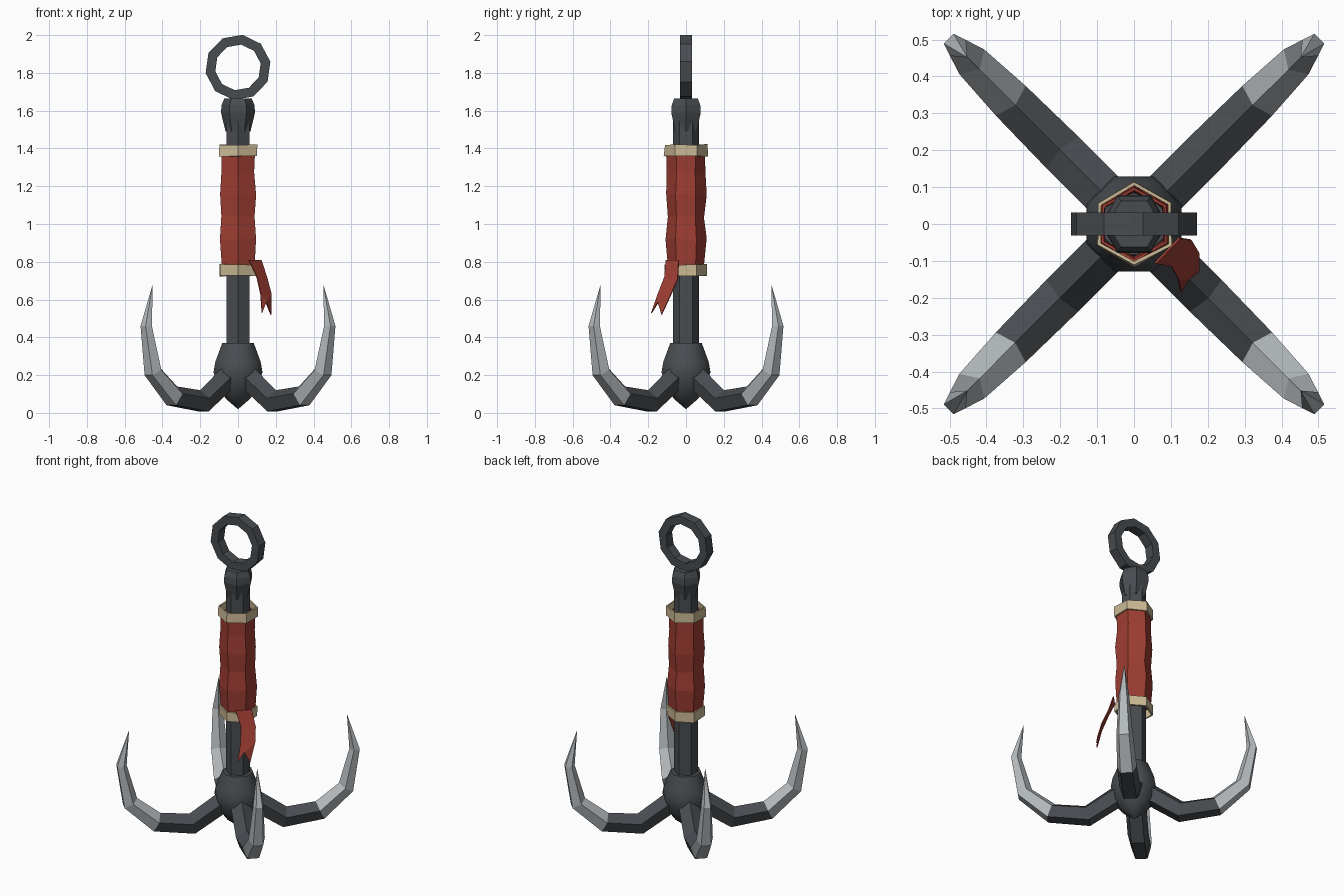
import bpy, bmesh, math, random
from mathutils import Vector

if "Cube" in bpy.data.objects:
    bpy.data.objects.remove(bpy.data.objects["Cube"])

random.seed(4)


def material(name, rgb):
    m = bpy.data.materials.new(name)
    m.diffuse_color = (*rgb, 1)
    m.use_nodes = True
    m.node_tree.nodes["Principled BSDF"].inputs["Base Color"].default_value = m.diffuse_color
    return m


IRON = material("dark iron", (0.066, 0.073, 0.081))
STEEL = material("bare steel", (0.46, 0.49, 0.51))
RED = material("red cloth", (0.34, 0.047, 0.032))
TAN = material("tan cord", (0.60, 0.49, 0.30))


def loft(name, rings, mats, capped=True, loop=False, thickness=0, mat_rule=None):
    """Bridge rings of equal point count into one object."""
    bm = bmesh.new()
    vs = [[bm.verts.new(p) for p in ring] for ring in rings]
    n = len(vs[0])
    pairs = list(zip(vs, vs[1:])) + ([(vs[-1], vs[0])] if loop else [])
    for i, (a, b) in enumerate(pairs):
        for k in range(n):
            j = (k + 1) % n
            f = bm.faces.new((a[k], a[j], b[j], b[k]))
            f.material_index = mat_rule(i) if mat_rule else 0
    if capped and not loop:
        bm.faces.new(vs[0])
        bm.faces.new(vs[-1]).material_index = len(mats) - 1
    bmesh.ops.remove_doubles(bm, verts=bm.verts, dist=1e-5)
    bmesh.ops.recalc_face_normals(bm, faces=bm.faces)
    return finish(name, bm, mats, thickness)


def finish(name, bm, mats, thickness=0):
    me = bpy.data.meshes.new(name)
    bm.to_mesh(me)
    bm.free()
    ob = bpy.data.objects.new(name, me)
    bpy.context.collection.objects.link(ob)
    for m in mats:
        me.materials.append(m)
    if thickness:
        mod = ob.modifiers.new("thickness", 'SOLIDIFY')
        mod.thickness = thickness
    return ob


def ring_z(r, z, sides, offset, jr=0, jz=0):
    """Horizontal polygon, optionally with hand-made irregularity."""
    pts = []
    for k in range(sides):
        a = math.radians(offset) + math.tau * k / sides
        q = r + random.uniform(-jr, jr)
        pts.append((q * math.cos(a), q * math.sin(a), z + random.uniform(-jz, jz)))
    return pts


# Shaft, top cap
loft("shaft", [ring_z(0.07, z, 6, 30) for z in (0.25, 1.6)], [IRON])
loft("shaft_cap", [ring_z(r, z, 6, 0) for r, z in
                   ((0.066, 1.49), (0.09, 1.59), (0.087, 1.63), (0.072, 1.665))], [IRON])

# Rope ring: rectangular section swept round ten sides
rings = []
for k in range(10):
    a = math.radians(10 + 36 * k)
    rings.append([(r * math.cos(a), y, 1.829 + r * math.sin(a))
                  for r, y in ((0.174, -0.031), (0.174, 0.031), (0.122, 0.031), (0.122, -0.031))])
loft("rope_ring", rings, [IRON], loop=True)

# Round hub at the base, smooth shaded
hub = loft("hub", [ring_z(r, z, 8, 22.5) for r, z in
                   ((0.0005, 0.02), (0.07, 0.075), (0.115, 0.135), (0.14, 0.215),
                    (0.13, 0.27), (0.09, 0.37))], [IRON])
bpy.context.view_layer.objects.active = hub
hub.select_set(True)
bpy.ops.object.shade_smooth_by_angle(angle=math.radians(50))

# Cloth wrap and its two cords, open sleeves around the shaft
loft("cloth_wrap", [ring_z(r, z, 6, 30, 0.004, 0.008) for r, z in
                    ((0.097, 0.77), (0.107, 0.92), (0.099, 1.04), (0.107, 1.16),
                     (0.1, 1.27), (0.102, 1.38))], [RED], capped=False, thickness=0.008)
for name, z0, z1, r in (("lower_cord", 0.725, 0.785, 0.112), ("upper_cord", 1.36, 1.42, 0.115)):
    loft(name, [ring_z(r, z, 6, 30, 0.004, 0.003) for z in (z0, z1)],
         [TAN], capped=False, thickness=0.01)

# Loose forked cloth tail
left = [(0.06, -0.108, 0.81), (0.102, -0.115, 0.72), (0.122, -0.15, 0.63), (0.128, -0.185, 0.53)]
right = [(0.125, -0.04, 0.81), (0.157, -0.045, 0.71), (0.178, -0.08, 0.63), (0.177, -0.13, 0.52)]
bm = bmesh.new()
L, R = ([bm.verts.new(p) for p in side] for side in (left, right))
notch = bm.verts.new((0.15, -0.15, 0.585))
for i in range(2):
    bm.faces.new((L[i], L[i + 1], R[i + 1], R[i]))
for tri in ((L[2], L[3], notch), (L[2], notch, R[2]), (notch, R[3], R[2])):
    bm.faces.new(tri)
finish("cloth_tail", bm, [RED], 0.006)

# Four hooked arms: five-sided section along a path (radius, height, size)
path = [(0.07, 0.195, 0.064), (0.27, 0.058, 0.064), (0.48, 0.085, 0.06),
        (0.635, 0.22, 0.05), (0.685, 0.46, 0.032), (0.64, 0.675, 0.001)]
for q, label in enumerate(("back_right", "back_left", "front_left", "front_right")):
    ang = math.radians(45 + 90 * q)
    out = Vector((math.cos(ang), math.sin(ang), 0))
    side = Vector((-math.sin(ang), math.cos(ang), 0))
    up = Vector((0, 0, 1))
    rings = []
    for i, (r, z, s) in enumerate(path):
        d = Vector((0, 0))
        for a, b in ((i - 1, i), (i, i + 1)):
            if a >= 0 and b < len(path):
                d += Vector((path[b][0] - path[a][0], path[b][1] - path[a][1])).normalized()
        d.normalize()
        normal = up * d.x - out * d.y      # ridge faces the inside of the hook
        centre = out * r + up * z
        rings.append([centre + s * (math.cos(t) * normal + math.sin(t) * side)
                      for t in (math.tau * k / 5 for k in range(5))])
    loft("hook_arm_" + label, rings, [IRON, STEEL], mat_rule=lambda i: int(i >= 2))
